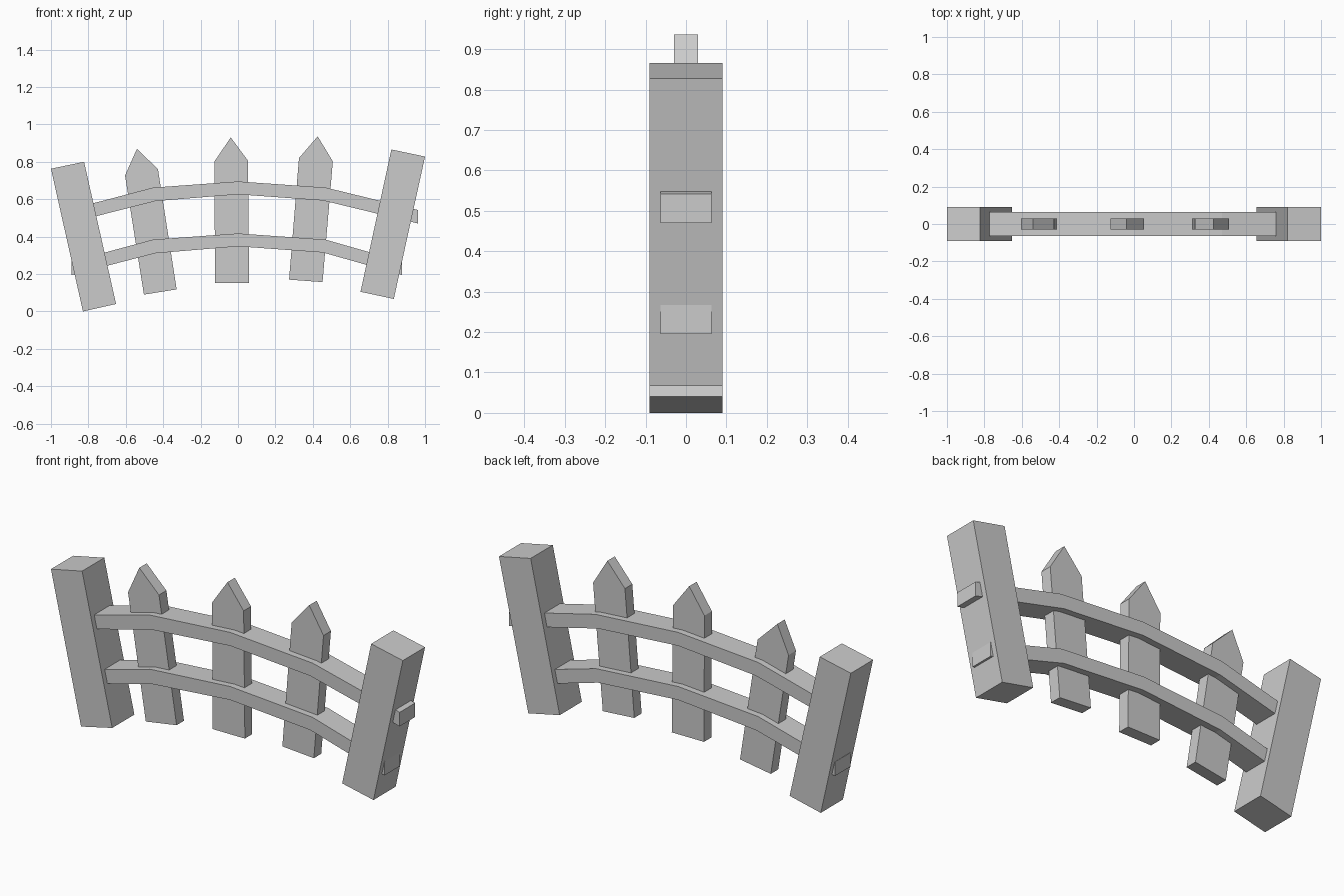
import bpy

if "Cube" in bpy.data.objects:
    bpy.data.objects.remove(bpy.data.objects["Cube"])


def slab(name, outline, half_depth):
    """Extrude a front-view (x, z) outline symmetrically along y."""
    n = len(outline)
    verts = [(x, y, z) for y in (-half_depth, half_depth) for x, z in outline]
    # outlines run clockwise seen from the front
    faces = [tuple(reversed(range(n))), tuple(range(n, 2 * n))]
    faces += [(i, (i + 1) % n, n + (i + 1) % n, n + i) for i in range(n)]
    mesh = bpy.data.meshes.new(name)
    mesh.from_pydata(verts, [], faces)
    obj = bpy.data.objects.new(name, mesh)
    bpy.context.collection.objects.link(obj)
    return obj


# Leaning end posts
slab("left_post", [(-1, .763), (-.823, .8), (-.652, .04), (-.829, 0)], .09)
slab("right_post", [(.82, .866), (1, .828), (.833, .067), (.655, .105)], .09)

# Pointed pickets
pickets = {
    "left_picket": [(-.604, .727), (-.54, .87), (-.428, .76), (-.328, .118), (-.503, .09)],
    "middle_picket": [(-.126, .802), (-.039, .93), (.053, .807), (.06, .153), (-.123, .153)],
    "right_picket": [(.326, .82), (.426, .936), (.507, .802), (.452, .157), (.273, .17)],
}
for name, outline in pickets.items():
    slab(name, outline, .03)

# Arched rails: top edge left to right, then bottom edge left to right
rails = {
    "upper_rail": ([(-.92, .54), (-.455, .662), (0, .695), (.47, .662), (.963, .542)],
                   [(-.92, .468), (-.442, .59), (0, .626), (.455, .593), (.963, .47)]),
    "lower_rail": ([(-.89, .267), (-.455, .384), (0, .417), (.467, .384), (.877, .267)],
                   [(-.89, .195), (-.442, .311), (0, .348), (.455, .315), (.877, .195)]),
}
for name, (top, bottom) in rails.items():
    obj = slab(name, top + bottom[::-1], .063)
    # replace the concave side faces with quads per rail segment
    n, mesh = 10, obj.data
    verts = [v.co.copy() for v in mesh.vertices]
    faces = [(i, (i + 1) % n, n + (i + 1) % n, n + i) for i in range(n)]
    for i in range(4):
        quad = (i, i + 1, n - 2 - i, n - 1 - i)
        faces += [quad[::-1], tuple(n + k for k in quad)]
    mesh.clear_geometry()
    mesh.from_pydata(verts, [], faces)

# Consistent outward normals
import bmesh
for obj in bpy.context.collection.objects:
    bm = bmesh.new()
    bm.from_mesh(obj.data)
    bmesh.ops.recalc_face_normals(bm, faces=bm.faces)
    bm.to_mesh(obj.data)
    bm.free()
